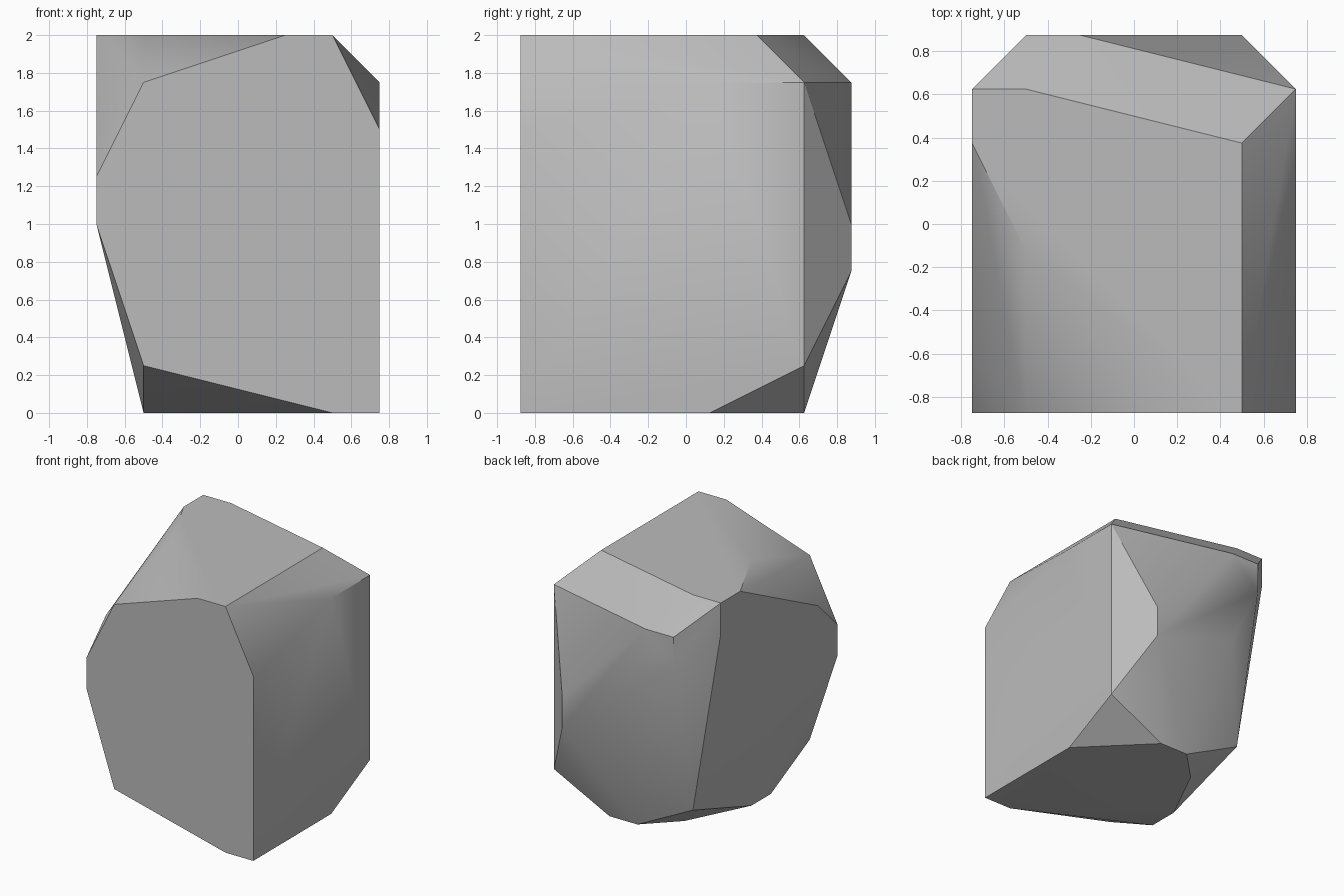
import bpy
import bmesh
import math

cube = bpy.data.objects.get("Cube")
if cube:
    bpy.data.objects.remove(cube, do_unlink=True)

STEP = 0.25  # the boulder's corners sit on a quarter-unit lattice

# Corner positions (x, z) in lattice steps, one slice per step from front to back
slices = [
    [(0, 5), (1, 7), (4, 8), (5, 8), (6, 6), (6, 0), (5, 0), (1, 1), (0, 4)],
    [(0, 6)],
    [(1, 0)],
    [(1, 0), (1, 8), (0, 4.5)],
    [(6, 0), (6, 7)],
    [(5, 8), (0, 8), (2, 0)],
    [(0, 8), (1, 8), (6, 7), (6, 1), (3, 0), (4, 0), (1, 1), (0, 7)],
    [(1, 7), (2, 7), (1, 6), (2, 4), (5, 4), (5, 3)],
]


def make_material(name, color):
    material = bpy.data.materials.new(name)
    material.use_nodes = True
    material.diffuse_color = color
    shader = next(n for n in material.node_tree.nodes if n.type == "BSDF_PRINCIPLED")
    shader.inputs["Base Color"].default_value = color
    shader.inputs["Roughness"].default_value = 0.9
    return material


def make_boulder(name, layers, material):
    """Wrap the corner points in a convex skin and merge its flat facets."""
    bm = bmesh.new()
    half_width = max(x for layer in layers for x, z in layer) / 2
    half_depth = (len(layers) - 1) / 2
    for depth, layer in enumerate(layers):
        for x, z in layer:
            bm.verts.new(((x - half_width) * STEP, (depth - half_depth) * STEP, z * STEP))
    hull = bmesh.ops.convex_hull(bm, input=bm.verts[:])
    loose = [v for v in bm.verts if not v.link_faces]
    bmesh.ops.delete(bm, geom=loose, context="VERTS")
    bmesh.ops.dissolve_limit(bm, angle_limit=math.radians(0.5),
                             verts=bm.verts[:], edges=bm.edges[:])
    bmesh.ops.recalc_face_normals(bm, faces=bm.faces[:])

    mesh = bpy.data.meshes.new(name)
    bm.to_mesh(mesh)
    bm.free()
    mesh.materials.append(material)
    boulder = bpy.data.objects.new(name, mesh)
    bpy.context.collection.objects.link(boulder)
    return boulder


# Boulder with soft shading across its shallow facets
stone_grey = make_material("stone_grey", (0.5, 0.5, 0.5, 1.0))
boulder = make_boulder("boulder", slices, stone_grey)
bpy.ops.object.select_all(action="DESELECT")
boulder.select_set(True)
bpy.context.view_layer.objects.active = boulder
bpy.ops.object.shade_smooth_by_angle(angle=math.radians(30))
